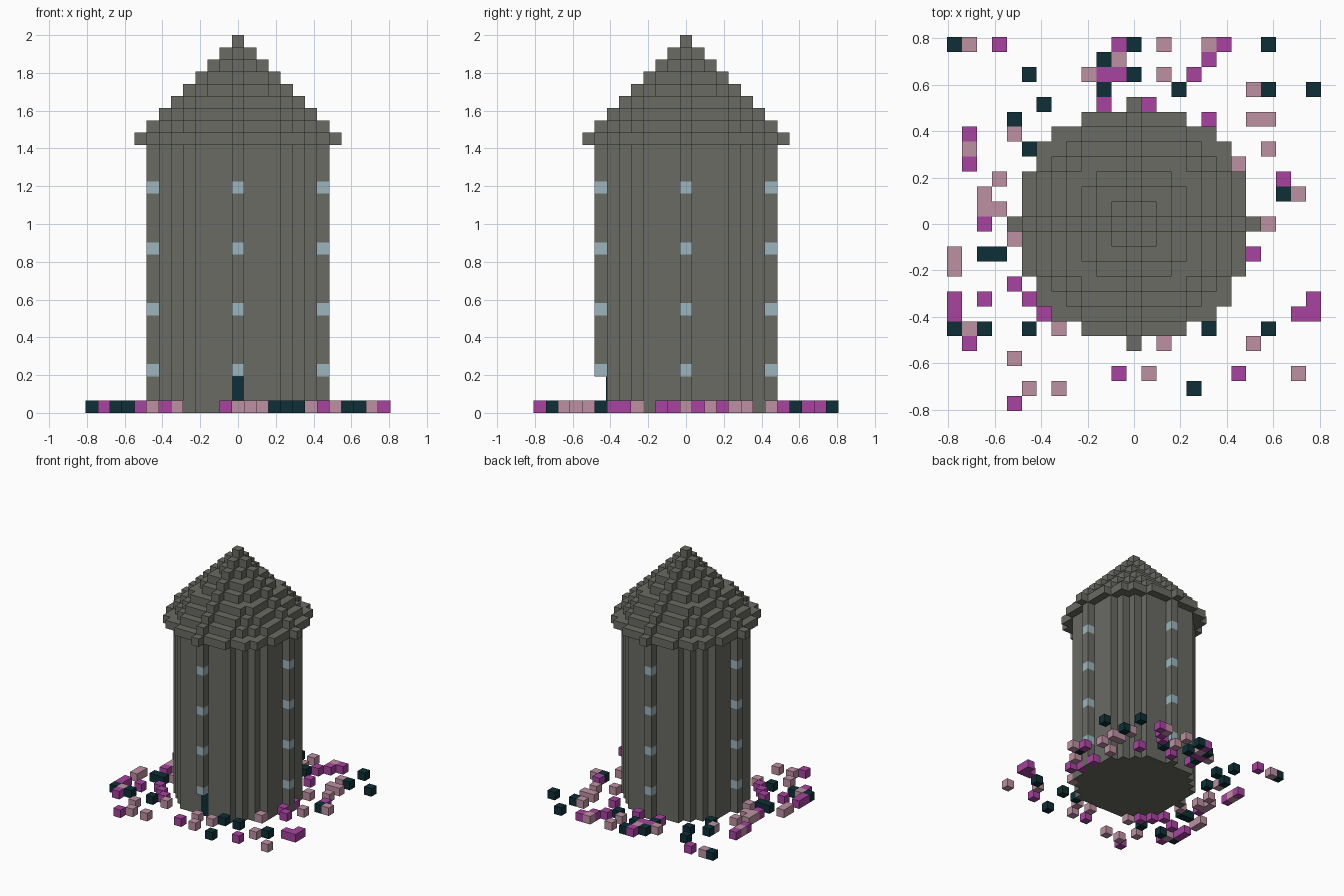
import bpy
import bmesh
import math

V = 2 / 31          # edge length of one block
BODY_TOP = 22       # tower height in blocks
R = 7               # tower radius in blocks

cube = bpy.data.objects.get("Cube")
if cube:
    bpy.data.objects.remove(cube, do_unlink=True)


def material(name, rgb):
    col = [((c / 255 + 0.055) / 1.055) ** 2.4 for c in rgb] + [1]
    mat = bpy.data.materials.new(name)
    mat.use_nodes = True
    mat.diffuse_color = col
    bsdf = mat.node_tree.nodes["Principled BSDF"]
    bsdf.inputs["Base Color"].default_value = col
    bsdf.inputs["Roughness"].default_value = 0.9
    return mat


STONE = material("grey stone", (106, 107, 100))
GLASS = material("pale blue glass", (156, 182, 190))
DARK = material("dark teal", (13, 47, 54))
PINK = material("dusty pink", (190, 145, 163))
PURPLE = material("purple", (168, 68, 160))


def disc(r):
    """Block cells inside a circle."""
    span = range(-r, r + 1)
    return [(x, y) for x in span for y in span if x * x + y * y <= r * r]


def slab(bm, cells, low, high):
    """Extrude a set of block cells from one layer height to another."""
    corners = {}

    def corner(x, y):
        if (x, y) not in corners:
            corners[x, y] = bm.verts.new(((x - 0.5) * V, (y - 0.5) * V, low * V))
        return corners[x, y]

    faces = [bm.faces.new((corner(x, y), corner(x + 1, y),
                           corner(x + 1, y + 1), corner(x, y + 1)))
             for x, y in cells]
    out = bmesh.ops.extrude_face_region(bm, geom=faces)["geom"]
    top = [g for g in out if isinstance(g, bmesh.types.BMVert)]
    bmesh.ops.translate(bm, verts=top, vec=(0, 0, (high - low) * V))


def build(name, mat, slabs):
    bm = bmesh.new()
    for cells, low, high in slabs:
        slab(bm, cells, low, high)
    bmesh.ops.recalc_face_normals(bm, faces=bm.faces)
    bmesh.ops.dissolve_limit(bm, angle_limit=math.radians(1),
                             verts=bm.verts, edges=bm.edges)
    mesh = bpy.data.meshes.new(name)
    bm.to_mesh(mesh)
    bm.free()
    mesh.materials.append(mat)
    obj = bpy.data.objects.new(name, mesh)
    bpy.context.collection.objects.link(obj)
    return obj


# Round tower, without the four outermost columns
tips = [(R, 0), (-R, 0), (0, R), (0, -R)]
build("tower_body", STONE, [([c for c in disc(R) if c not in tips], 0, BODY_TOP)])

# Four pillars broken up by windows; the front one is left open at the door
window_rows = [3, 8, 13, 18]
pillars = [(tips[:3], 0, window_rows[0])]
for row, stop in zip(window_rows, window_rows[1:] + [BODY_TOP]):
    pillars.append((tips, row + 1, stop))
build("window_pillars", STONE, pillars)
build("windows", GLASS, [(tips, row, row + 1) for row in window_rows])

# Door plate at the back of the front recess
door = build("door", DARK, [([(0, 0)], 0, window_rows[0])])
for v in door.data.vertices:
    v.co.y = v.co.y * 0.1 - (R - 0.5) * V

# Stepped cone roof
build("roof", STONE, [(disc(R + 1 - i), BODY_TOP + i, BODY_TOP + i + 1)
                      for i in range(R + 2)])

# Flowers scattered on the ground, as rows of {y: x positions}
dark_flowers = {12: [-12, 0, 9], 11: [-2], 10: [-7, 0], 9: [-2, 3, 9, 12],
                8: [-6], 7: [-8], 5: [-7], 2: [10], -2: [-10, -9],
                -7: [-12, -10, -7, 3, 5, 9], -11: [4]}
pink_flowers = {12: [-11, 2, 5], 11: [-1], 10: [-3, 2], 9: [8], 7: [8, 9],
                6: [-8], 5: [-11, 9], 4: [7], 3: [-9], 2: [-10, 11],
                1: [-10, -9], 0: [9], -1: [-8], -2: [-12], -3: [-12],
                -4: [6], -7: [-11, -5], -8: [0, 2, 8], -9: [-8],
                -10: [1, 11], -11: [-7, -5]}
purple_flowers = {12: [-9, -1, 6], 11: [5], 10: [-2, -1, 4], 8: [-2, 1],
                  7: [5], 6: [-11], 4: [-11], 3: [10], 1: [7], 0: [-10],
                  -1: [7], -2: [8], -4: [-8], -5: [-12, -10, -7, 12],
                  -6: [-12, -6, 11, 12], -8: [-11], -10: [-1, 7], -12: [-8]}
for name, mat, rows in (("dark_flowers", DARK, dark_flowers),
                        ("pink_flowers", PINK, pink_flowers),
                        ("purple_flowers", PURPLE, purple_flowers)):
    build(name, mat, [([(x, y)], 0, 1) for y, xs in rows.items() for x in xs])
